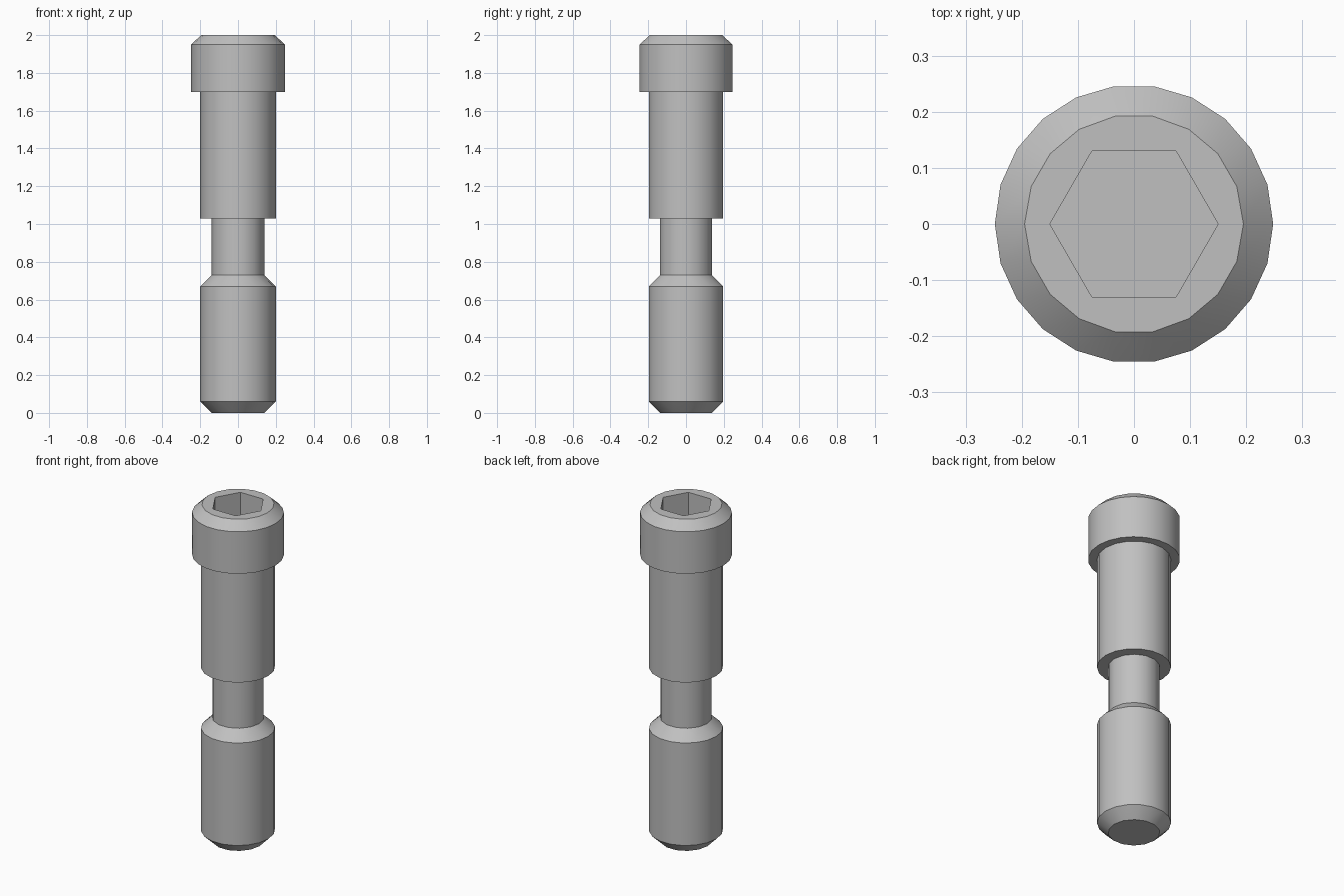
import bpy, bmesh
from math import cos, sin, tau, radians

default = bpy.data.objects.get("Cube")
if default:
    bpy.data.objects.remove(default, do_unlink=True)

steel = bpy.data.materials.new("steel grey")
steel.use_nodes = True
grey = (0.53, 0.53, 0.53, 1)
steel.diffuse_color = grey
steel.node_tree.nodes["Principled BSDF"].inputs["Base Color"].default_value = grey


def ring(bm, sides, radius, z):
    return [bm.verts.new((radius * cos(tau * i / sides), radius * sin(tau * i / sides), z))
            for i in range(sides)]


def stitch(bm, a, b):
    """Join two rings, which may have different numbers of sides."""
    na, nb = len(a), len(b)
    if na == nb:
        for i in range(na):
            j = (i + 1) % na
            bm.faces.new((a[i], a[j], b[j], b[i]))
        return
    i = j = 0
    while i < na or j < nb:
        if j == nb or (i < na and (i + 1) / na <= (j + 1) / nb):
            bm.faces.new((a[i], a[(i + 1) % na], b[j % nb]))
            i += 1
        else:
            bm.faces.new((a[i % na], b[(j + 1) % nb], b[j]))
            j += 1


# Rings from the bottom tip, up the outside, then down into the hex socket
profile = [
    (14, 0.14, 0.0), (18, 0.20, 0.06),      # chamfered tip
    (18, 0.20, 0.67), (14, 0.14, 0.73),     # lower shank and its shoulder
    (14, 0.14, 1.03), (18, 0.20, 1.03),     # neck and step
    (18, 0.20, 1.70), (22, 0.248, 1.70),    # upper shank and underside of head
    (22, 0.248, 1.95), (18, 0.195, 2.0),    # head and its chamfer
    (6, 0.15, 2.0), (6, 0.15, 1.84),        # hex socket
]

bm = bmesh.new()
rings = [ring(bm, *p) for p in profile]
for lower, upper in zip(rings, rings[1:]):
    stitch(bm, lower, upper)
bm.faces.new(rings[0][::-1])
bm.faces.new(rings[-1])
bmesh.ops.recalc_face_normals(bm, faces=bm.faces)
mesh = bpy.data.meshes.new("socket_screw")
bm.to_mesh(mesh)
bm.free()
mesh.materials.append(steel)

screw = bpy.data.objects.new("socket_screw", mesh)
bpy.context.collection.objects.link(screw)
bpy.ops.object.select_all(action='DESELECT')
screw.select_set(True)
bpy.context.view_layer.objects.active = screw
bpy.ops.object.shade_smooth_by_angle(angle=radians(30))
